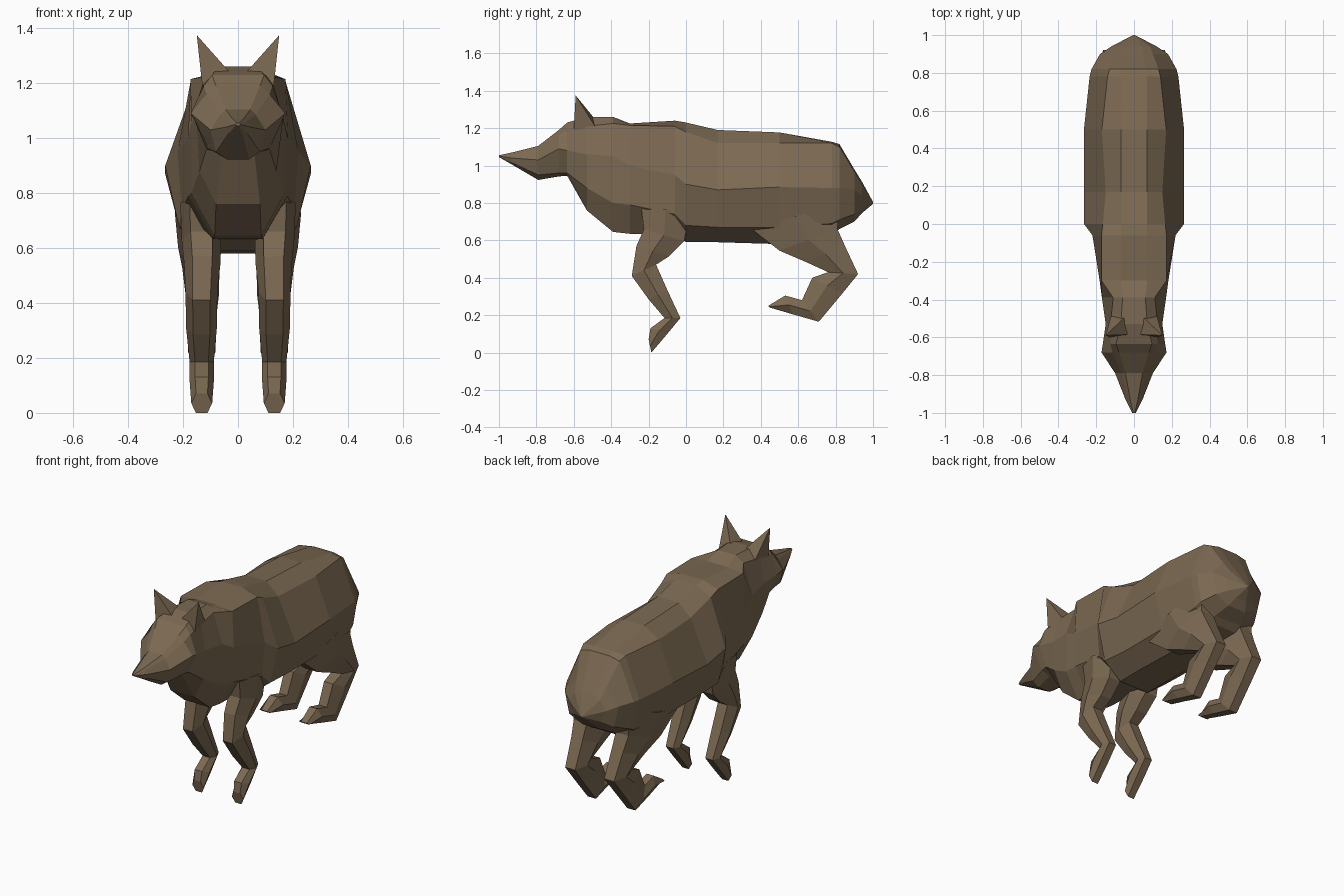
import bpy, bmesh

fur = bpy.data.materials.new("brown fur")
fur.diffuse_color = (0.20, 0.142, 0.085, 1)


def loft(name, rings):
    """Skin a closed tube through rings of equal point count, flat shaded."""
    bm = bmesh.new()
    loops = [[bm.verts.new(p) for p in ring] for ring in rings]
    n = len(loops[0])
    for a, b in zip(loops, loops[1:]):
        for i in range(n):
            j = (i + 1) % n
            bm.faces.new((a[i], a[j], b[j], b[i]))
    bm.faces.new(loops[0])
    bm.faces.new(loops[-1])
    bmesh.ops.remove_doubles(bm, verts=bm.verts, dist=0.0005)
    bmesh.ops.recalc_face_normals(bm, faces=bm.faces)
    me = bpy.data.meshes.new(name)
    bm.to_mesh(me)
    bm.free()
    me.materials.append(fur)
    ob = bpy.data.objects.new(name, me)
    bpy.context.collection.objects.link(ob)
    return ob


def trunk_ring(y, half):
    """Ten-sided ring from the right half profile, top to bottom."""
    return [(x, y, z) for x, z in half] + [(-x, y, z) for x, z in reversed(half)]


def leg_ring(side, yf, zf, yb, zb, xc, w):
    """Six-sided ring between a front and a back point."""
    ym, zm = (yf + yb) / 2, (zf + zb) / 2
    pts = [(-.55, yf, zf), (.55, yf, zf), (1, ym, zm),
           (.55, yb, zb), (-.55, yb, zb), (-1, ym, zm)]
    return [(side * (xc + k * w), y, z) for k, y, z in pts]


# Head and neck: nose tip back to the shoulders
neck_end = [(.06, 1.26), (.11, 1.225), (.17, 1.05), (.17, .80), (.085, .645)]
head = [
    (-1.0, [(.004, 1.055), (.008, 1.052), (.01, 1.05), (.008, 1.047), (.004, 1.045)]),
    (-.93, [(.02, 1.07), (.03, 1.06), (.045, 1.04), (.035, 1.015), (.02, 1.005)]),
    (-.79, [(.045, 1.105), (.065, 1.085), (.10, 1.03), (.08, .95), (.04, .923)]),
    (-.68, [(.08, 1.19), (.115, 1.16), (.172, 1.09), (.105, .96), (.05, .942)]),
    (-.635, [(.095, 1.23), (.125, 1.19), (.165, 1.08), (.115, .96), (.06, .945)]),
    (-.53, [(.07, 1.26), (.125, 1.21), (.15, 1.06), (.14, .88), (.08, .76)]),
    (-.39, neck_end),
]
loft("head_and_neck", [trunk_ring(y, h) for y, h in head])

# Body: shoulders back to the pointed tail stub
body = [
    (-.39, neck_end),
    (-.30, [(.07, 1.225), (.172, 1.215), (.182, 1.0), (.18, .79), (.09, .635)]),
    (-.06, [(.07, 1.24), (.172, 1.21), (.22, .95), (.205, .74), (.09, .63)]),
    (0.0, [(.07, 1.23), (.165, 1.18), (.265, .90), (.215, .68), (.10, .59)]),
    (.17, [(.07, 1.19), (.15, 1.12), (.265, .87), (.21, .67), (.10, .59)]),
    (.50, [(.07, 1.177), (.17, 1.12), (.265, .885), (.21, .67), (.10, .58)]),
    (.78, [(.07, 1.127), (.14, 1.12), (.235, .88), (.20, .69), (.10, .63)]),
    (.82, [(.065, 1.115), (.13, 1.10), (.225, .88), (.195, .71), (.09, .66)]),
    (.90, [(.05, .98), (.10, .965), (.18, .87), (.15, .74), (.06, .70)]),
    (.94, [(.04, .915), (.085, .90), (.12, .84), (.09, .77), (.035, .745)]),
    (1.0, [(.003, .805), (.004, .803), (.005, .80), (.004, .797), (.003, .795)]),
]
loft("body", [trunk_ring(y, h) for y, h in body])

# Legs: front y,z / back y,z / centre x / half width
front_leg = [
    (-.24, .78, .02, .75, .135, .075),
    (-.225, .66, -.01, .595, .133, .072),
    (-.265, .57, -.09, .515, .13, .066),
    (-.29, .41, -.16, .47, .133, .058),
    (-.20, .285, -.10, .335, .133, .056),
    (-.115, .185, -.03, .185, .132, .044),
    (-.19, .13, -.10, .10, .132, .044),
    (-.20, .07, -.185, 0.0, .132, .038),
]
hind_leg = [
    (.35, .66, .82, .80, .145, .085),
    (.50, .545, .81, .66, .14, .078),
    (.64, .485, .85, .57, .135, .068),
    (.76, .43, .92, .42, .13, .06),
    (.675, .40, .835, .315, .132, .054),
    (.62, .28, .71, .165, .132, .05),
    (.53, .305, .57, .205, .132, .045),
    (.44, .25, .45, .24, .132, .036),
]
for side, label in ((1, "right"), (-1, "left")):
    loft("front_leg_" + label, [leg_ring(side, *s) for s in front_leg])
    loft("hind_leg_" + label, [leg_ring(side, *s) for s in hind_leg])
    # Ears: leaning four-sided spikes
    base = [(.03, -.585, 1.24), (.13, -.60, 1.19), (.12, -.48, 1.20), (.035, -.48, 1.24)]
    tip = (.15, -.59, 1.375)
    loft("ear_" + label, [
        [(side * x, y, z) for x, y, z in base],
        [(side * (tip[0] + .01 * (x - tip[0])), tip[1] + .01 * (y - tip[1]),
          tip[2] + .01 * (z - tip[2])) for x, y, z in base]])
